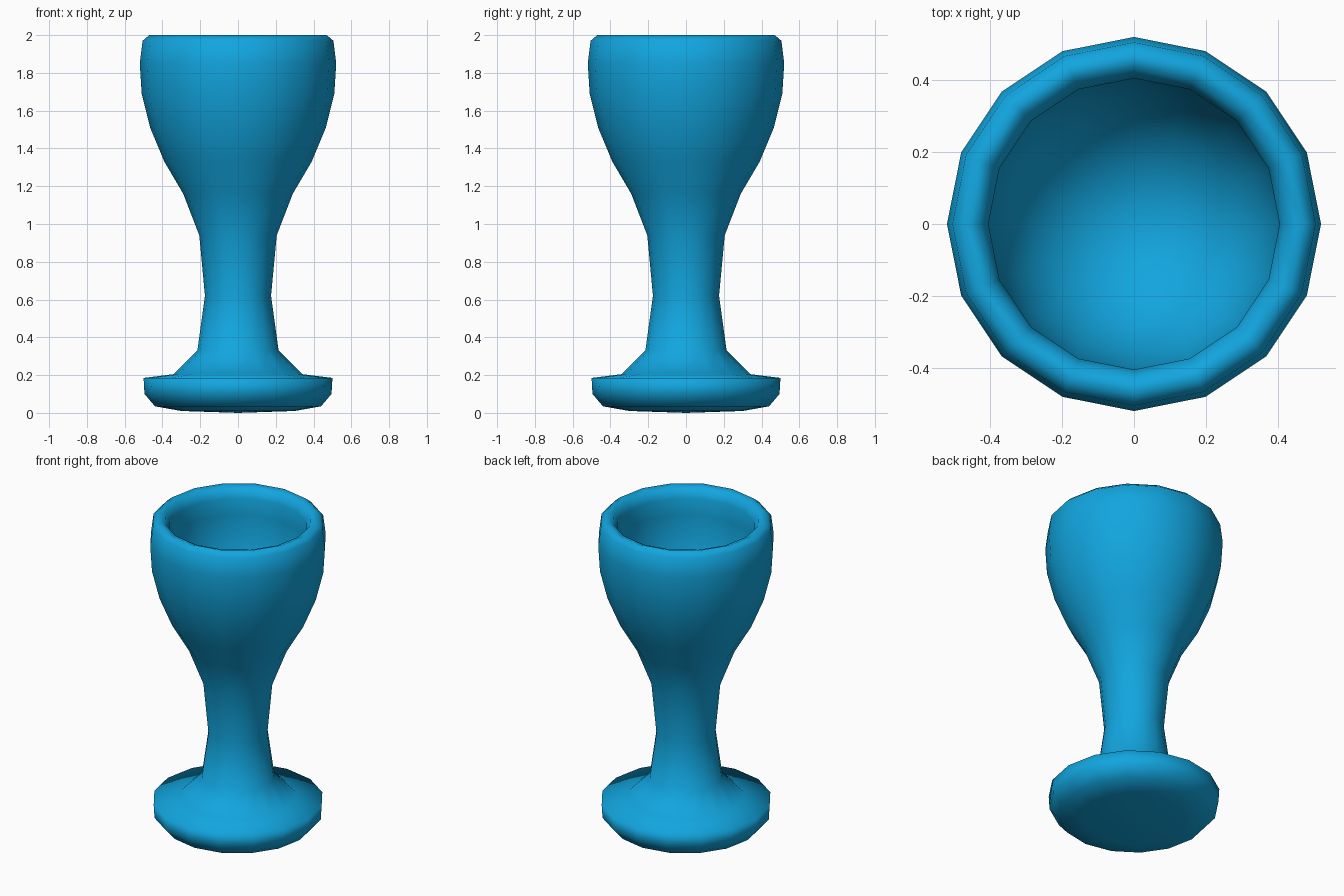
import bpy, bmesh, math

if "Cube" in bpy.data.objects:
    bpy.data.objects.remove(bpy.data.objects["Cube"])

SIDES = 16

blue = bpy.data.materials.new("bright blue")
blue.diffuse_color = (0.006, 0.38, 0.74, 1)
blue.use_nodes = True
blue.node_tree.nodes["Principled BSDF"].inputs["Base Color"].default_value = blue.diffuse_color


def lathe(name, profile, material):
    """Revolve a closed (radius, z) profile; both ends lie on the axis."""
    bm = bmesh.new()
    rings = []
    for r, z in profile:
        if r == 0:
            rings.append([bm.verts.new((0, 0, z))] * SIDES)
        else:
            rings.append([bm.verts.new((r * math.cos(a), r * math.sin(a), z))
                          for a in (2 * math.pi * i / SIDES for i in range(SIDES))])
    for low, high in zip(rings, rings[1:]):
        for i in range(SIDES):
            j = (i + 1) % SIDES
            corners = [low[i], low[j], high[j], high[i]]
            bm.faces.new(list(dict.fromkeys(corners))).smooth = True
    bmesh.ops.recalc_face_normals(bm, faces=bm.faces[:])
    mesh = bpy.data.meshes.new(name)
    bm.to_mesh(mesh)
    bm.free()
    mesh.materials.append(material)
    obj = bpy.data.objects.new(name, mesh)
    bpy.context.collection.objects.link(obj)
    return obj


# Foot: shallow rounded disc with a crisp upper edge
foot = [(0, 0.0), (0.30, 0.01), (0.44, 0.035), (0.495, 0.10), (0.50, 0.185), (0.34, 0.205)]
# Stem: slim waist flaring at both ends
stem = [(0.215, 0.33), (0.175, 0.62), (0.205, 0.94)]
# Bowl outside, up to the rounded rim
bowl = [(0.29, 1.16), (0.39, 1.33), (0.465, 1.51), (0.51, 1.69), (0.52, 1.85),
        (0.505, 1.97), (0.47, 2.0)]
# Bowl inside, down to its rounded bottom
inside = [(0.43, 1.985), (0.405, 1.93), (0.41, 1.82), (0.40, 1.68), (0.36, 1.52),
          (0.28, 1.38), (0.15, 1.28), (0, 1.25)]

lathe("goblet", foot + stem + bowl + inside, blue)
